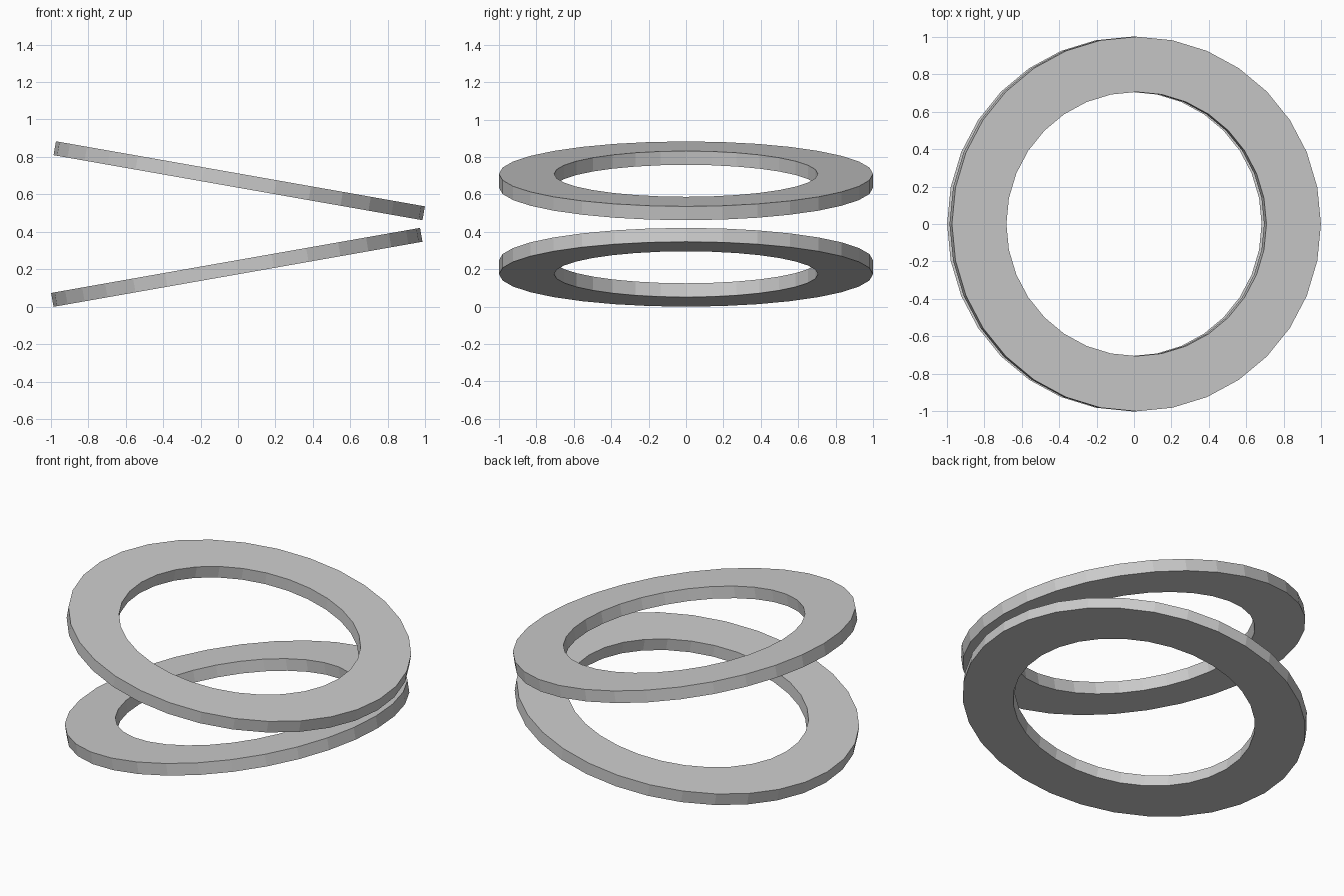
import bpy, bmesh, math
from mathutils import Matrix

cube = bpy.data.objects.get("Cube")
if cube:
    bpy.data.objects.remove(cube, do_unlink=True)

SEGMENTS = 32
OUTER, INNER, THICK = 1.0, 0.705, 0.075
TILT = math.radians(10)

grey = bpy.data.materials.new("light_grey")
grey.use_nodes = True
colour = (0.6, 0.6, 0.6, 1)
grey.diffuse_color = colour
grey.node_tree.nodes["Principled BSDF"].inputs["Base Color"].default_value = colour


def flat_ring(name, height, tilt):
    """Flat faceted washer, tilted about the centre of its underside."""
    bm = bmesh.new()
    profile = [(INNER, 0), (OUTER, 0), (OUTER, THICK), (INNER, THICK)]
    loops = []
    for i in range(SEGMENTS):
        a = math.tau * i / SEGMENTS
        loops.append([bm.verts.new((r * math.cos(a), r * math.sin(a), z))
                      for r, z in profile])
    for i, here in enumerate(loops):
        there = loops[(i + 1) % SEGMENTS]
        for j in range(4):
            k = (j + 1) % 4
            bm.faces.new((here[j], there[j], there[k], here[k]))
    bmesh.ops.recalc_face_normals(bm, faces=bm.faces)
    bm.transform(Matrix.Translation((0, 0, height)) @ Matrix.Rotation(tilt, 4, 'Y'))
    mesh = bpy.data.meshes.new(name)
    bm.to_mesh(mesh)
    bm.free()
    mesh.materials.append(grey)
    bpy.context.collection.objects.link(bpy.data.objects.new(name, mesh))


# Two rings leaning towards each other on the left side
flat_ring("lower_ring", OUTER * math.sin(TILT), -TILT)
flat_ring("upper_ring", 0.636, TILT)
